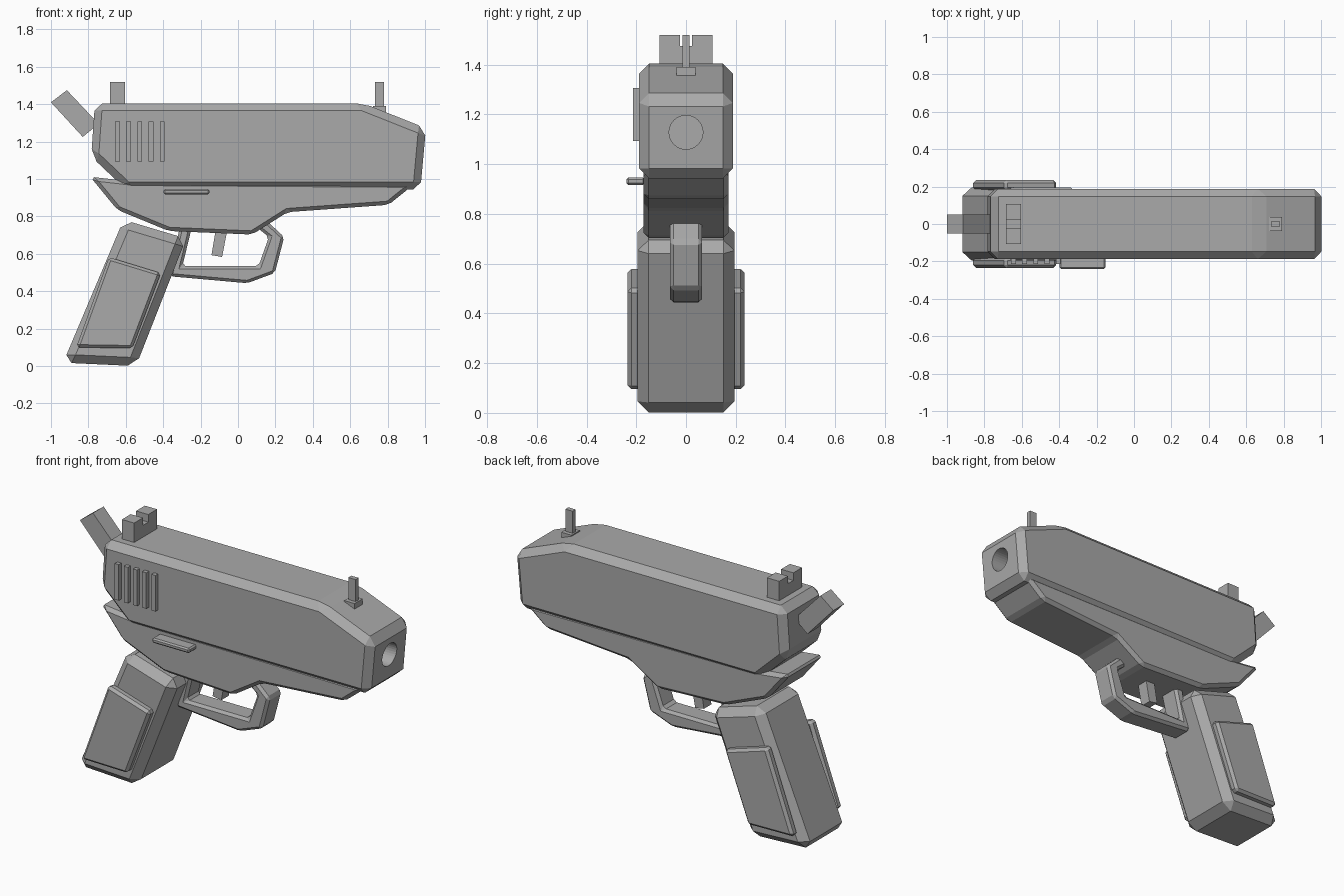
import bpy, bmesh, math
from mathutils import Matrix

if "Cube" in bpy.data.objects:
    bpy.data.objects.remove(bpy.data.objects["Cube"])

grey = bpy.data.materials.new("mid grey")
grey.diffuse_color = (0.4, 0.4, 0.4, 1)
grey.use_nodes = True
grey.node_tree.nodes["Principled BSDF"].inputs["Base Color"].default_value = grey.diffuse_color


def prism(name, pts, lo, hi, bevel=0.0, axis="y"):
    """Extrude a profile along y (points are x,z) or along x (points are y,z)."""
    def place(p, d):
        return (p[0], d, p[1]) if axis == "y" else (d, p[0], p[1])
    bm = bmesh.new()
    a = [bm.verts.new(place(p, lo)) for p in pts]
    b = [bm.verts.new(place(p, hi)) for p in pts]
    n = len(pts)
    bm.faces.new(a)
    bm.faces.new(b[::-1])
    for i in range(n):
        j = (i + 1) % n
        bm.faces.new((a[j], a[i], b[i], b[j]))
    bmesh.ops.recalc_face_normals(bm, faces=bm.faces)
    if bevel:
        bmesh.ops.bevel(bm, geom=bm.edges[:], offset=bevel, segments=1,
                        affect='EDGES', clamp_overlap=True)
    mesh = bpy.data.meshes.new(name)
    bm.to_mesh(mesh)
    bm.free()
    mesh.materials.append(grey)
    ob = bpy.data.objects.new(name, mesh)
    bpy.context.collection.objects.link(ob)
    return ob


def box(name, x0, x1, y0, y1, z0, z1, bevel=0.0):
    return prism(name, [(x0, z0), (x1, z0), (x1, z1), (x0, z1)], y0, y1, bevel)


# Slide with chamfered edges
slide = prism("slide", [(-0.765, 1.405), (-0.785, 1.12), (-0.598, 0.943), (0.975, 0.943),
                        (1.005, 1.272), (0.67, 1.405)], -0.188, 0.188, 0.04)

# Bore hole in the muzzle
bm = bmesh.new()
bmesh.ops.create_cone(bm, cap_ends=True, segments=32, radius1=0.068, radius2=0.068, depth=0.3,
                      matrix=Matrix.Translation((1.04, 0, 1.128)) @ Matrix.Rotation(math.pi / 2, 4, 'Y'))
mesh = bpy.data.meshes.new("bore_cutter")
bm.to_mesh(mesh)
bm.free()
mesh.materials.append(grey)
cutter = bpy.data.objects.new("bore_cutter", mesh)
bpy.context.collection.objects.link(cutter)
cutter.hide_render = True
cutter.display_type = 'WIRE'
cut = slide.modifiers.new("bore", 'BOOLEAN')
cut.operation = 'DIFFERENCE'
cut.solver = 'EXACT'
cut.object = cutter

# Lower frame
prism("frame", [(-0.79, 1.012), (-0.645, 0.835), (-0.37, 0.722), (0.075, 0.703),
                (0.265, 0.823), (0.805, 0.862), (0.945, 0.975), (-0.55, 0.985)],
      -0.17, 0.17, 0.02)

# Grip and its two side panels
prism("grip", [(-0.612, 0.782), (-0.277, 0.682), (-0.545, 0.0), (-0.935, 0.018)],
      -0.195, 0.195, 0.045)
for side, name in ((-1, "front_grip_panel"), (1, "back_grip_panel")):
    prism(name, [(-0.69, 0.582), (-0.412, 0.497), (-0.565, 0.095), (-0.865, 0.1)],
          min(side * 0.18, side * 0.235), max(side * 0.18, side * 0.235), 0.015)

# Trigger guard (open loop) and trigger
prism("trigger_guard", [(-0.31, 0.75), (-0.365, 0.48), (0.05, 0.443), (0.197, 0.498),
                        (0.247, 0.69), (0.15, 0.78), (0.09, 0.75), (0.165, 0.69),
                        (0.11, 0.535), (-0.297, 0.535), (-0.245, 0.75)],
      -0.065, 0.065, 0.015)
prism("trigger", [(-0.117, 0.74), (-0.142, 0.593), (-0.085, 0.583), (-0.055, 0.74)],
      -0.035, 0.035)

# Hammer at the rear
prism("hammer", [(-1.0, 1.41), (-0.915, 1.475), (-0.745, 1.295), (-0.83, 1.225)], -0.05, 0.05)

# Notched rear sight
prism("rear_sight", [(-0.107, 1.39), (0.107, 1.39), (0.107, 1.52), (0.025, 1.52),
                     (0.025, 1.475), (-0.025, 1.475), (-0.025, 1.52), (-0.107, 1.52)],
      -0.685, -0.605, axis="x")

# Front sight post on a small base plate
box("front_sight", 0.732, 0.78, -0.014, 0.014, 1.36, 1.52)
box("front_sight_base", 0.722, 0.79, -0.038, 0.038, 1.345, 1.39)

# Slide serrations, front side only
for i in range(5):
    x = -0.658 + 0.06 * i
    box(f"serration_{i + 1}", x, x + 0.026, -0.213, -0.18, 1.094, 1.307)

# Slide release lever
box("slide_lever", -0.397, -0.153, -0.24, -0.165, 0.917, 0.946, 0.008)
